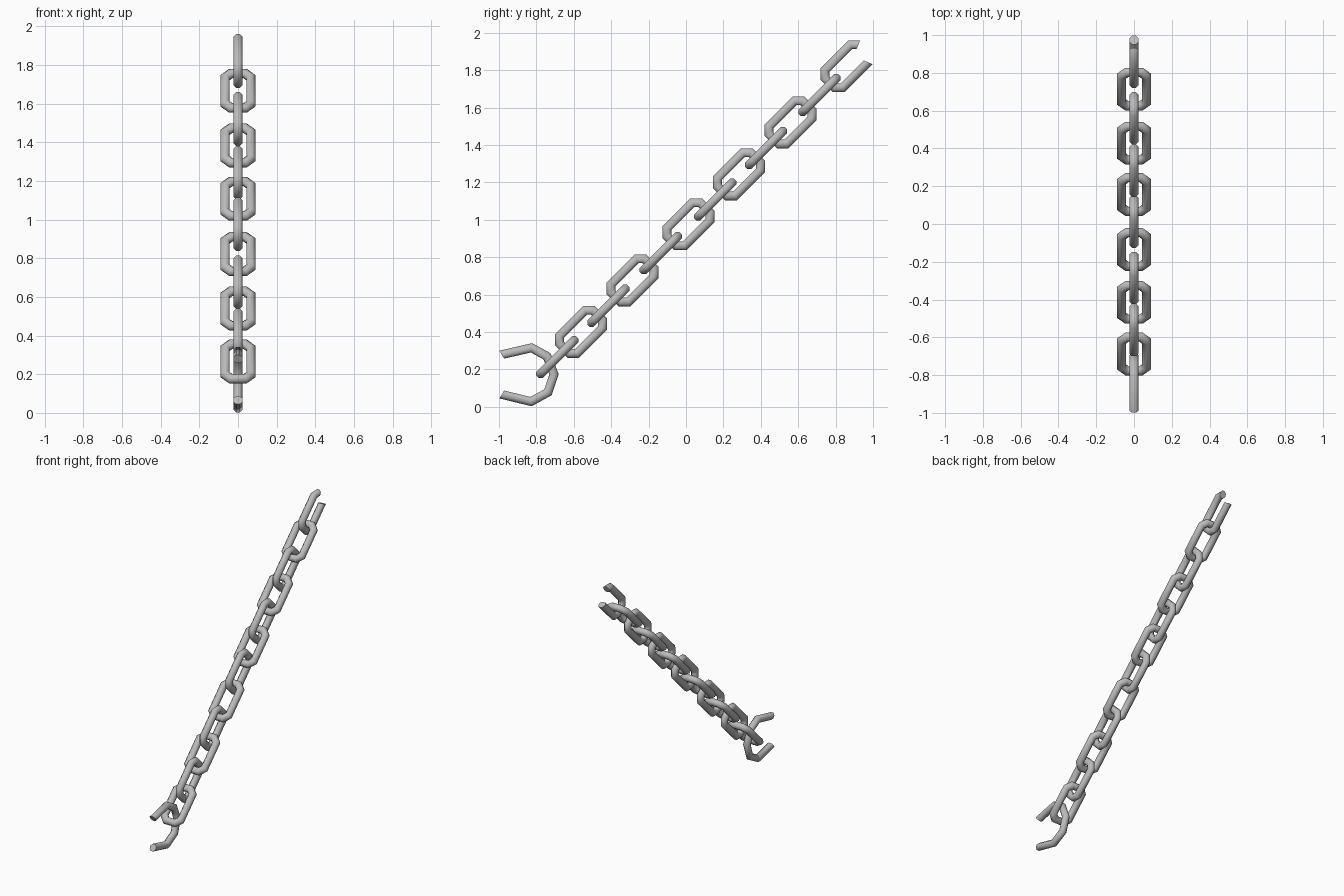
import bpy
import bmesh
import math
from mathutils import Vector

if "Cube" in bpy.data.objects:
    bpy.data.objects.remove(bpy.data.objects["Cube"], do_unlink=True)

SIDES = 8
HALF = 0.0235                               # half thickness of the bar
RADIUS = HALF / math.cos(math.pi / SIDES)   # corner radius of its section

X, Y, Z = Vector((1, 0, 0)), Vector((0, 1, 0)), Vector((0, 0, 1))
ALONG = (Y + Z).normalized()                # direction the chain runs
ACROSS = (Z - Y).normalized()

steel = bpy.data.materials.new("grey steel")
steel.use_nodes = True
steel.diffuse_color = (0.5, 0.5, 0.5, 1)
steel.node_tree.nodes["Principled BSDF"].inputs["Base Color"].default_value = (0.5, 0.5, 0.5, 1)


def sweep(name, path, center, u, v, closed=True):
    """Sweep a mitred bar along a flat path in the (u, v) plane.
    On an open path the first and last points only set the end cuts."""
    pts = [Vector(p) for p in path]
    n = len(pts)
    normal = u.cross(v)
    bm = bmesh.new()
    rings = []
    for i in (range(n) if closed else range(1, n - 1)):
        d1 = (pts[i] - pts[i - 1]).normalized()
        d2 = (pts[(i + 1) % n] - pts[i]).normalized()
        m = (d1 + d2).normalized()
        reach = RADIUS / m.dot(d1)
        side = u * -m.y + v * m.x
        base = center + u * pts[i].x + v * pts[i].y
        ring = []
        for k in range(SIDES):
            t = 2 * math.pi * (k + 0.5) / SIDES
            ring.append(bm.verts.new(base + side * reach * math.cos(t) + normal * RADIUS * math.sin(t)))
        rings.append(ring)
    pairs = list(zip(rings, rings[1:]))
    if closed:
        pairs.append((rings[-1], rings[0]))
    for a, b in pairs:
        for k in range(SIDES):
            j = (k + 1) % SIDES
            bm.faces.new((a[k], a[j], b[j], b[k]))
    if not closed:
        bm.faces.new(rings[0])
        bm.faces.new(rings[-1])
    bmesh.ops.recalc_face_normals(bm, faces=bm.faces)
    mesh = bpy.data.meshes.new(name)
    bm.to_mesh(mesh)
    bm.free()
    mesh.materials.append(steel)
    obj = bpy.data.objects.new(name, mesh)
    bpy.context.collection.objects.link(obj)
    bpy.ops.object.select_all(action='DESELECT')
    obj.select_set(True)
    bpy.context.view_layer.objects.active = obj
    bpy.ops.object.shade_smooth_by_angle(angle=math.radians(60))
    return obj


# Chamfered rectangle shared by every link, starting at the far upper corner
A, B, C = 0.1265, 0.0665, 0.03
LINK = [(A, B - C), (A - C, B), (C - A, B), (-A, B - C),
        (-A, C - B), (C - A, -B), (A - C, -B), (A, C - B)]

# Upright links
for i, (y, z) in enumerate([(-0.561, 0.401), (-0.286, 0.676), (0.013, 0.976),
                            (0.283, 1.243), (0.559, 1.521)]):
    sweep(f"upright_link_{i + 1}", LINK, Vector((0, y, z)), ALONG, ACROSS)

# Sideways links
for i, (y, z) in enumerate([(-0.688, 0.266), (-0.415, 0.540), (-0.135, 0.822),
                            (0.156, 1.108), (0.428, 1.384), (0.714, 1.667)]):
    sweep(f"sideways_link_{i + 1}", LINK, Vector((0, y, z)), ALONG, X)

# Broken link at the top, with its far end missing
sweep("broken_top_link", [LINK[-1]] + LINK, Vector((0, 0.858, 1.821)), ALONG, ACROSS, closed=False)

# Bent open link at the bottom
HOOK = [(-1.022, 0.236), (-0.985, 0.279), (-0.826, 0.3155), (-0.743, 0.270),
        (-0.706, 0.174), (-0.738, 0.0775), (-0.829, 0.028), (-0.985, 0.066),
        (-1.022, 0.109)]
sweep("bent_bottom_link", HOOK, Vector((0, 0, 0)), Y, Z, closed=False)
